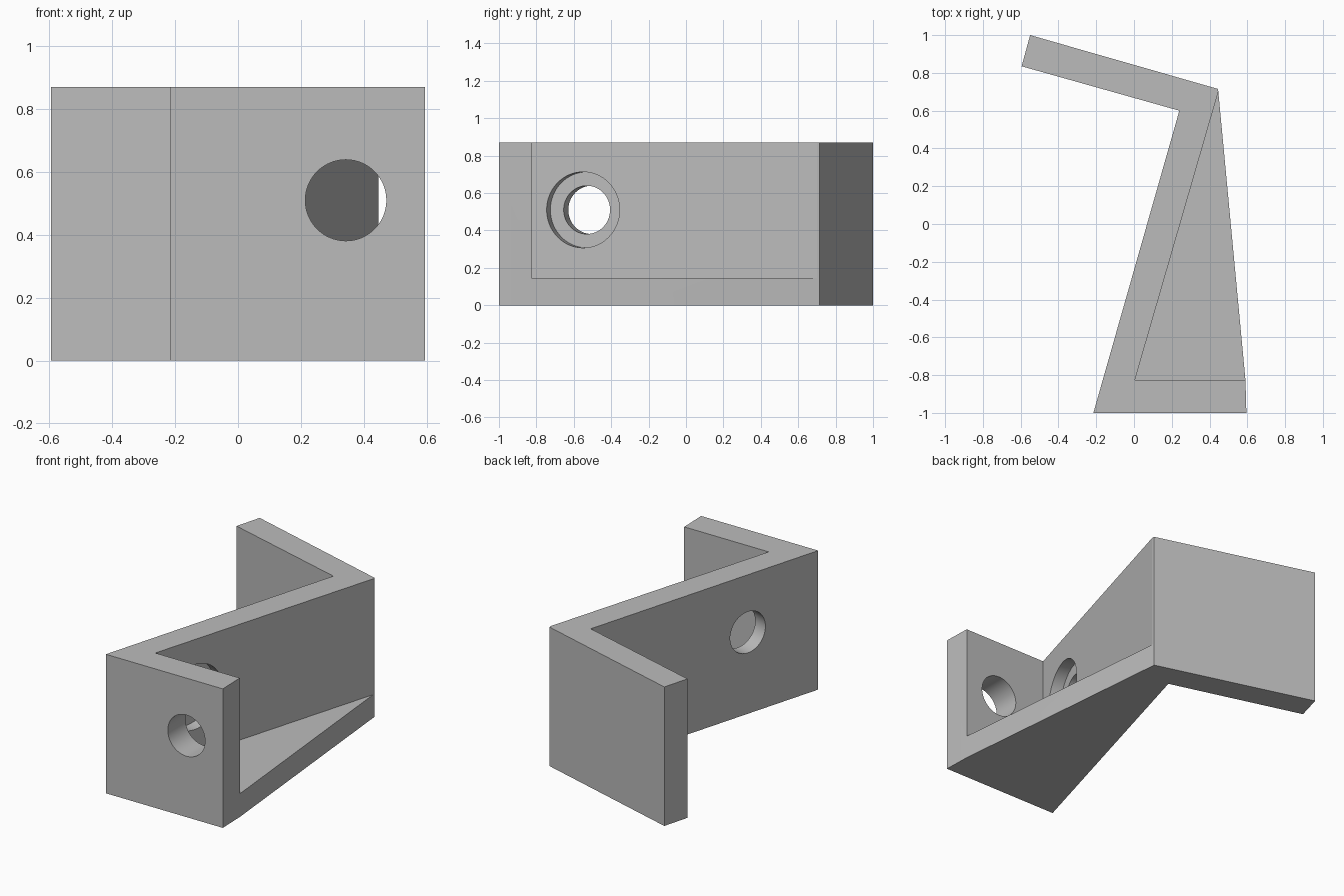
import bpy, bmesh, math
from mathutils import Vector

if "Cube" in bpy.data.objects:
    bpy.data.objects.remove(bpy.data.objects["Cube"])

HEIGHT, FLOOR = 0.87, 0.145
HOLE_Z = 0.51

grey = bpy.data.materials.new("grey")
grey.diffuse_color = (0.5, 0.5, 0.5, 1)
grey.use_nodes = True
grey.node_tree.nodes["Principled BSDF"].inputs["Base Color"].default_value = grey.diffuse_color


def make_object(name, bm):
    bmesh.ops.recalc_face_normals(bm, faces=bm.faces)
    mesh = bpy.data.meshes.new(name)
    bm.to_mesh(mesh)
    bm.free()
    mesh.materials.append(grey)
    obj = bpy.data.objects.new(name, mesh)
    bpy.context.collection.objects.link(obj)
    return obj


def prism(name, outline, z0, z1):
    """Extrude a plan outline upward."""
    bm = bmesh.new()
    face = bm.faces.new([bm.verts.new((x, y, z0)) for x, y in outline])
    new = bmesh.ops.extrude_face_region(bm, geom=[face])["geom"]
    verts = [v for v in new if isinstance(v, bmesh.types.BMVert)]
    bmesh.ops.translate(bm, verts=verts, vec=(0, 0, z1 - z0))
    return make_object(name, bm)


def rod(name, start, end, radius):
    """Cylinder between two points."""
    axis = end - start
    bm = bmesh.new()
    bmesh.ops.create_cone(bm, cap_ends=True, segments=64, radius1=radius,
                          radius2=radius, depth=axis.length)
    obj = make_object(name, bm)
    obj.rotation_euler = axis.to_track_quat('Z', 'Y').to_euler()
    obj.location = (start + end) / 2
    return obj


# Bracket: front plate, slanted wall and rear flange in one outline
bracket = prism("bracket", [(-0.55, 1.0), (-0.595, 0.835), (0.24, 0.6),
                            (-0.215, -1.0), (0.595, -1.0), (0.59, -0.825),
                            (0.445, 0.715)], 0, HEIGHT)

# Open pocket that leaves the thin floor
pocket = prism("pocket_cutter", [(0.005, -0.825), (1.0, -0.825),
                                 (1.0, 0.8525), (0.4907, 0.8525)],
               FLOOR, HEIGHT + 0.2)

# Straight hole through the front plate
front_hole = rod("front_hole_cutter", Vector((0.343, -1.1, HOLE_Z)),
                 Vector((0.343, -0.75, HOLE_Z)), 0.129)

# Counterbored hole, square to the slanted wall
centre = Vector((0.084, -0.55, HOLE_Z))
normal = Vector((0.962, -0.2735, 0)).normalized()
wall_hole = rod("wall_hole_cutter", centre - normal * 0.3,
                centre + normal * 0.08, 0.129)
counterbore = rod("counterbore_cutter", centre - normal * 0.073,
                  centre + normal * 0.05, 0.203)

# Cut each feature, then remove the cutter
bpy.context.view_layer.objects.active = bracket
bracket.select_set(True)
for cutter in (pocket, front_hole, counterbore, wall_hole):
    cutter.hide_render = True
    mod = bracket.modifiers.new(cutter.name, 'BOOLEAN')
    mod.operation, mod.solver, mod.object = 'DIFFERENCE', 'EXACT', cutter
    bpy.ops.object.modifier_apply(modifier=mod.name)
    bpy.data.objects.remove(cutter)

bpy.ops.object.shade_smooth_by_angle(angle=math.radians(20))
